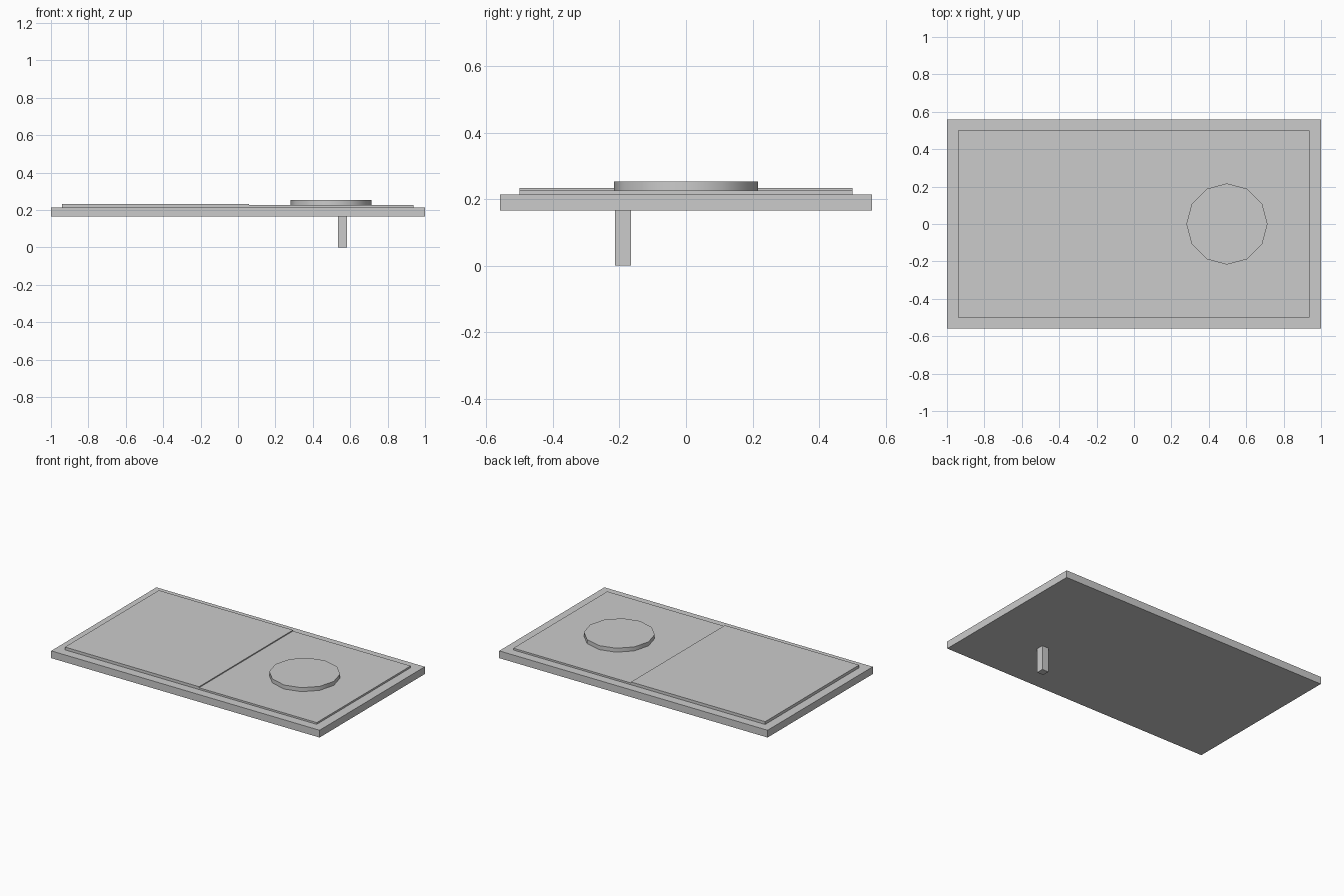
import bpy
import math

cube = bpy.data.objects.get("Cube")
if cube:
    bpy.data.objects.remove(cube, do_unlink=True)

grey = bpy.data.materials.new("plain_grey")
grey.use_nodes = True
COLOUR = (0.6, 0.6, 0.6, 1)
grey.diffuse_color = COLOUR
grey.node_tree.nodes["Principled BSDF"].inputs["Base Color"].default_value = COLOUR


def box(name, x, y, z):
    """Box given by its (low, high) range on each axis."""
    ranges = (x, y, z)
    bpy.ops.mesh.primitive_cube_add(size=1, location=[sum(r) / 2 for r in ranges])
    ob = bpy.context.object
    ob.name = name
    ob.scale = [r[1] - r[0] for r in ranges]
    bpy.ops.object.transform_apply(location=False, rotation=False, scale=True)
    ob.data.materials.append(grey)
    return ob


BASE, SLAB, LOW, HIGH, DISC = 0.165, 0.214, 0.226, 0.233, 0.253
DEPTH = (-0.5, 0.5)

# Slab with the two stepped panels on top
box("base_slab", (-1, 1), (-0.56, 0.56), (BASE, SLAB))
box("left_panel", (0.06, 0.937), DEPTH, (SLAB, LOW))
box("right_panel", (-0.94, 0.06), DEPTH, (SLAB, HIGH))

# Square peg below
box("bottom_peg", (0.535, 0.583), (-0.213, -0.165), (0, BASE))

# Twelve-sided button
bpy.ops.mesh.primitive_cylinder_add(vertices=12, radius=0.217, depth=DISC - LOW,
                                    location=(0.497, 0, (DISC + LOW) / 2))
button = bpy.context.object
button.name = "round_button"
button.data.materials.append(grey)
bpy.ops.object.shade_smooth_by_angle(angle=math.radians(35))
